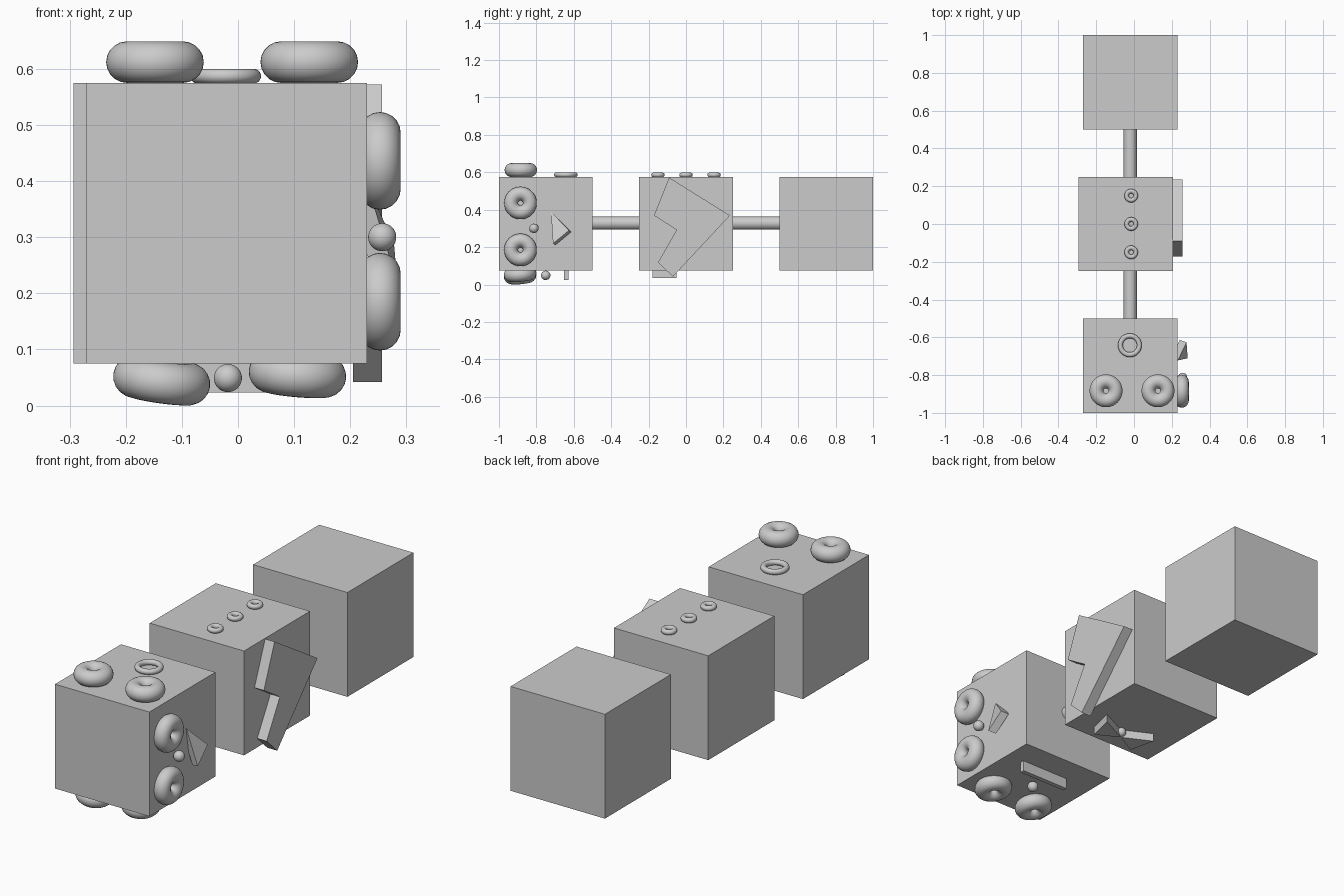
import bpy, bmesh
from math import radians, pi
from mathutils import Vector

if "Cube" in bpy.data.objects:
    bpy.data.objects.remove(bpy.data.objects["Cube"], do_unlink=True)

grey = bpy.data.materials.new("plain grey")
grey.use_nodes = True
tone = (0.6, 0.6, 0.6, 1)
grey.diffuse_color = tone
grey.node_tree.nodes["Principled BSDF"].inputs["Base Color"].default_value = tone


def finish(name, smooth=False):
    ob = bpy.context.object
    ob.name = name
    ob.data.materials.append(grey)
    if smooth:
        bpy.ops.object.shade_smooth_by_angle(angle=radians(40))
    return ob


def box(name, center, size):
    bpy.ops.mesh.primitive_cube_add(size=1, location=center)
    ob = finish(name)
    ob.scale = size


def ring(name, center, major, minor, rot=(0, 0, 0)):
    bpy.ops.mesh.primitive_torus_add(location=center, rotation=rot, major_radius=major,
                                     minor_radius=minor, major_segments=48, minor_segments=20)
    finish(name, True)


def ball(name, center, radius=0.025):
    bpy.ops.mesh.primitive_uv_sphere_add(segments=32, ring_count=16, radius=radius, location=center)
    finish(name, True)


def plate(name, points, depth):
    """Extrude a flat outline along the depth vector."""
    bm = bmesh.new()
    face = bm.faces.new([bm.verts.new(p) for p in points])
    out = bmesh.ops.extrude_face_region(bm, geom=[face], use_keep_orig=True)
    bmesh.ops.translate(bm, vec=Vector(depth),
                        verts=[v for v in out["geom"] if isinstance(v, bmesh.types.BMVert)])
    bmesh.ops.recalc_face_normals(bm, faces=bm.faces)
    mesh = bpy.data.meshes.new(name)
    bm.to_mesh(mesh)
    bm.free()
    ob = bpy.data.objects.new(name, mesh)
    bpy.context.collection.objects.link(ob)
    mesh.materials.append(grey)


# Three body blocks and the rod that joins them
for name, x, y in (("head", -0.02, -0.75), ("torso", -0.043, 0), ("base", -0.02, 0.75)):
    box(name, (x, y, 0.325), (0.5, 0.5, 0.5))
bpy.ops.mesh.primitive_cylinder_add(vertices=32, radius=0.035, depth=1.1,
                                    location=(-0.02, 0, 0.328), rotation=(pi / 2, 0, 0))
finish("joining_rod", True)

# Upper face: eyes, round mouth, buttons
for side, x in (("right", -0.148), ("left", 0.127)):
    ring("top_eye_" + side, (x, -0.883, 0.612), 0.05, 0.037)
ring("top_mouth", (-0.022, -0.642, 0.587), 0.05, 0.013)
for i in range(3):
    ring("button_%d" % (i + 1), (-0.015, 0.15 * (i - 1), 0.586), 0.024, 0.012)

# Side face: eyes, nose, three-cornered mouth
for side, z in (("upper", 0.436), ("lower", 0.185)):
    ring("side_eye_" + side, (0.253, -0.885, z), 0.05, 0.037, (0, pi / 2, 0))
ball("side_nose", (0.257, -0.813, 0.3))
plate("side_mouth", [(0.232, -0.722, 0.39), (0.278, -0.626, 0.289), (0.284, -0.711, 0.219)],
      (-0.036, 0.012, -0.008))

# Lower face: tilted eyes, nose, straight mouth
ring("bottom_eye_right", (-0.136, -0.887, 0.045), 0.05, 0.037, (radians(5), radians(8), 0))
ring("bottom_eye_left", (0.106, -0.887, 0.056), 0.05, 0.037, (radians(5), radians(5), 0))
ball("bottom_nose", (-0.018, -0.75, 0.049))
box("bottom_mouth", (0.01, -0.64, 0.053), (0.26, 0.022, 0.06))

# Notched plate on the torso side
outline = [(-0.09, 0.572), (0.235, 0.369), (-0.07, 0.042), (-0.15, 0.118),
           (-0.05, 0.292), (-0.171, 0.369)]
plate("side_badge", [(0.257, y, z) for y, z in outline], (-0.052, 0, 0))

# Bow tie under the torso
for side, s in (("left", 1), ("right", -1)):
    wing = [(0, -0.12), (0.14, -0.05), (0.11, -0.18)]
    plate("bow_tie_" + side, [(-0.02 + s * x, y, 0.035) for x, y in wing], (0, 0, 0.05))
ball("bow_tie_knot", (-0.02, -0.115, 0.06), 0.022)
